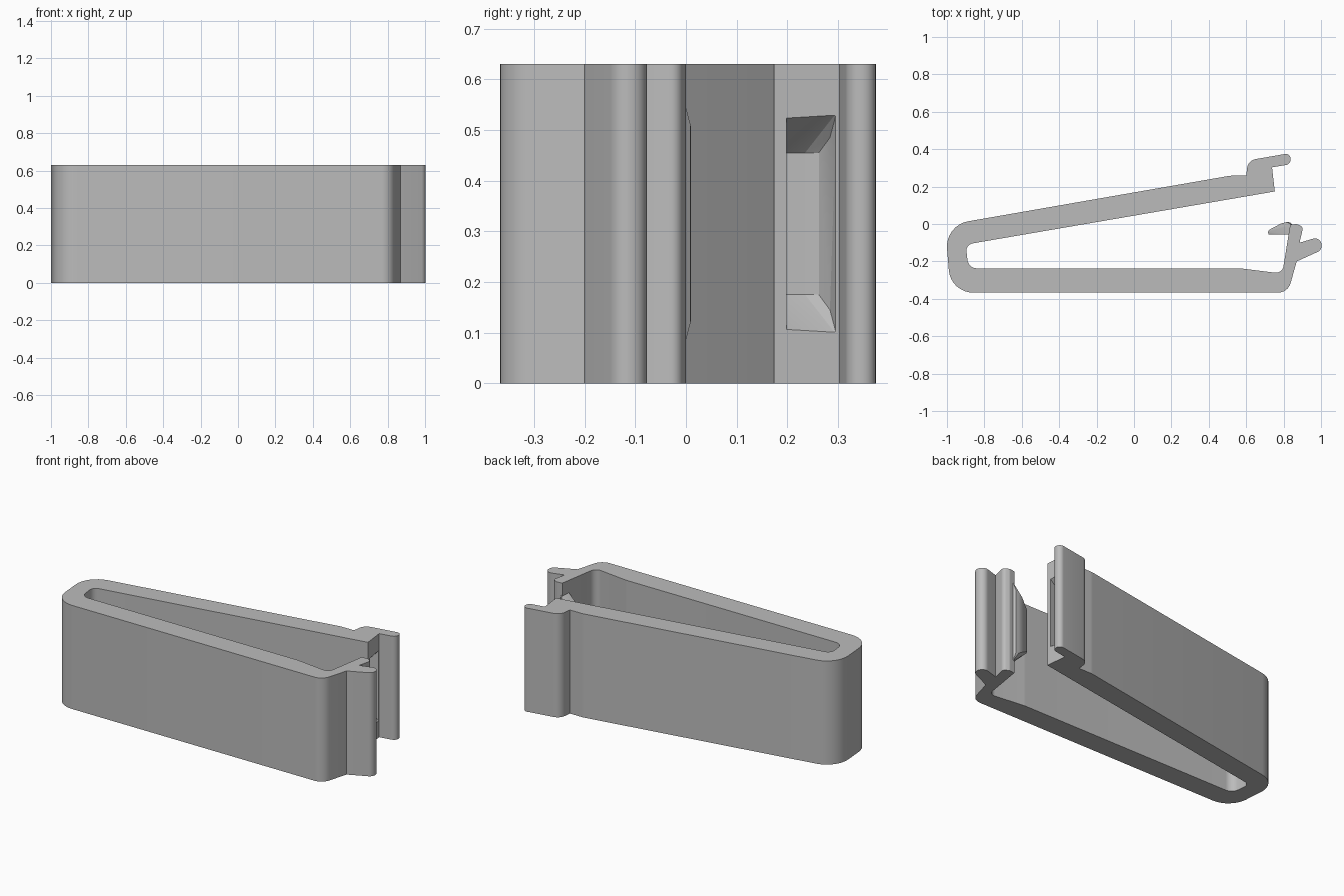
import bpy
import bmesh
import math
from mathutils import Vector

if "Cube" in bpy.data.objects:
    bpy.data.objects.remove(bpy.data.objects["Cube"], do_unlink=True)

HEIGHT = 0.63
MID = HEIGHT / 2

grey = bpy.data.materials.new("plain grey")
grey.use_nodes = True
colour = (0.5, 0.5, 0.5, 1)
grey.diffuse_color = colour
grey.node_tree.nodes["Principled BSDF"].inputs["Base Color"].default_value = colour


def rounded(corners, steps=8):
    """Replace each (x, y, radius) corner with a tangent arc."""
    out = []
    count = len(corners)
    for i, (x, y, radius) in enumerate(corners):
        p = Vector((x, y))
        if radius == 0:
            out.append(p)
            continue
        a = Vector(corners[i - 1][:2]) - p
        b = Vector(corners[(i + 1) % count][:2]) - p
        half = a.angle(b) / 2
        reach = min(radius / math.tan(half), a.length * 0.49, b.length * 0.49)
        radius = reach * math.tan(half)
        a.normalize()
        b.normalize()
        centre = p + (a + b).normalized() * radius / math.sin(half)
        start, end = p + a * reach - centre, p + b * reach - centre
        sweep = start.angle(end)
        for k in range(steps + 1):
            t = k / steps
            arc = (start * math.sin((1 - t) * sweep) + end * math.sin(t * sweep)) / math.sin(sweep)
            out.append(centre + arc)
    return out


def make_object(name, bm):
    bmesh.ops.recalc_face_normals(bm, faces=bm.faces[:])
    mesh = bpy.data.meshes.new(name)
    bm.to_mesh(mesh)
    bm.free()
    mesh.materials.append(grey)
    obj = bpy.data.objects.new(name, mesh)
    bpy.context.collection.objects.link(obj)
    return obj


def extrude_profile(name, points):
    bm = bmesh.new()
    face = bm.faces.new([bm.verts.new((p.x, p.y, 0)) for p in points])
    result = bmesh.ops.extrude_face_region(bm, geom=[face])
    top = [v for v in result["geom"] if isinstance(v, bmesh.types.BMVert)]
    bmesh.ops.translate(bm, verts=top, vec=(0, 0, HEIGHT))
    return make_object(name, bm)


def hull(name, points):
    """Convex solid from (x, y, half height) points mirrored about mid height."""
    bm = bmesh.new()
    for x, y, h in points:
        for side in (-1, 1):
            bm.verts.new((x, y, MID + side * h))
    result = bmesh.ops.convex_hull(bm, input=bm.verts[:])
    loose = [v for v in result["geom_interior"] if isinstance(v, bmesh.types.BMVert)]
    bmesh.ops.delete(bm, geom=loose, context="VERTS")
    return make_object(name, bm)


def smooth(obj):
    bpy.ops.object.select_all(action="DESELECT")
    obj.select_set(True)
    bpy.context.view_layer.objects.active = obj
    bpy.ops.object.shade_smooth_by_angle(angle=math.radians(30))


# Clip body outline: base bar, release tab, catch post, inner slot, arm, hook
outline = [
    (-0.98, -0.367, 0.13), (0.823, -0.367, 0.07),
    (0.87, -0.2, 0), (1.013, -0.135, 0.04), (0.99, -0.069, 0.04), (0.885, -0.1, 0),
    (0.905, -0.015, 0.04), (0.87, 0.0, 0.02), (0.835, -0.004, 0),
    (0.793, -0.265, 0.04), (0.567, -0.237, 0.1),
    (-0.885, -0.237, 0.05), (-0.9, -0.11, 0.04),
    (0.753, 0.174, 0), (0.738, 0.303, 0),
    (0.84, 0.32, 0.03), (0.835, 0.379, 0.03),
    (0.61, 0.34, 0.08), (0.6, 0.258, 0), (0.513, 0.258, 0.1),
    (-1.01, -0.007, 0.137),
]
body = extrude_profile("clip_body", rounded(outline))

# Pocket in the arm end that receives the tooth
pocket = hull("pocket_cutter", [
    (0.76, 0.2, 0.216), (0.745, 0.297, 0.219),
    (0.7, 0.284, 0.17), (0.67, 0.262, 0.14),
    (0.66, 0.235, 0.14), (0.66, 0.186, 0.14),
])
cut = body.modifiers.new("pocket", "BOOLEAN")
cut.operation = "DIFFERENCE"
cut.solver = "EXACT"
cut.object = pocket
smooth(body)
bpy.ops.object.modifier_apply(modifier=cut.name)
bpy.data.objects.remove(pocket, do_unlink=True)
smooth(body)

# Tapered tooth on the catch post
tooth = hull("catch_tooth", [
    (0.86, -0.02, 0.245), (0.845, -0.004, 0.245), (0.832, -0.056, 0.245),
    (0.835, 0.009, 0.195), (0.815, 0.01, 0.19), (0.785, 0.002, 0.17),
    (0.725, -0.03, 0.13), (0.716, -0.042, 0.13), (0.72, -0.056, 0.13),
])
smooth(tooth)
